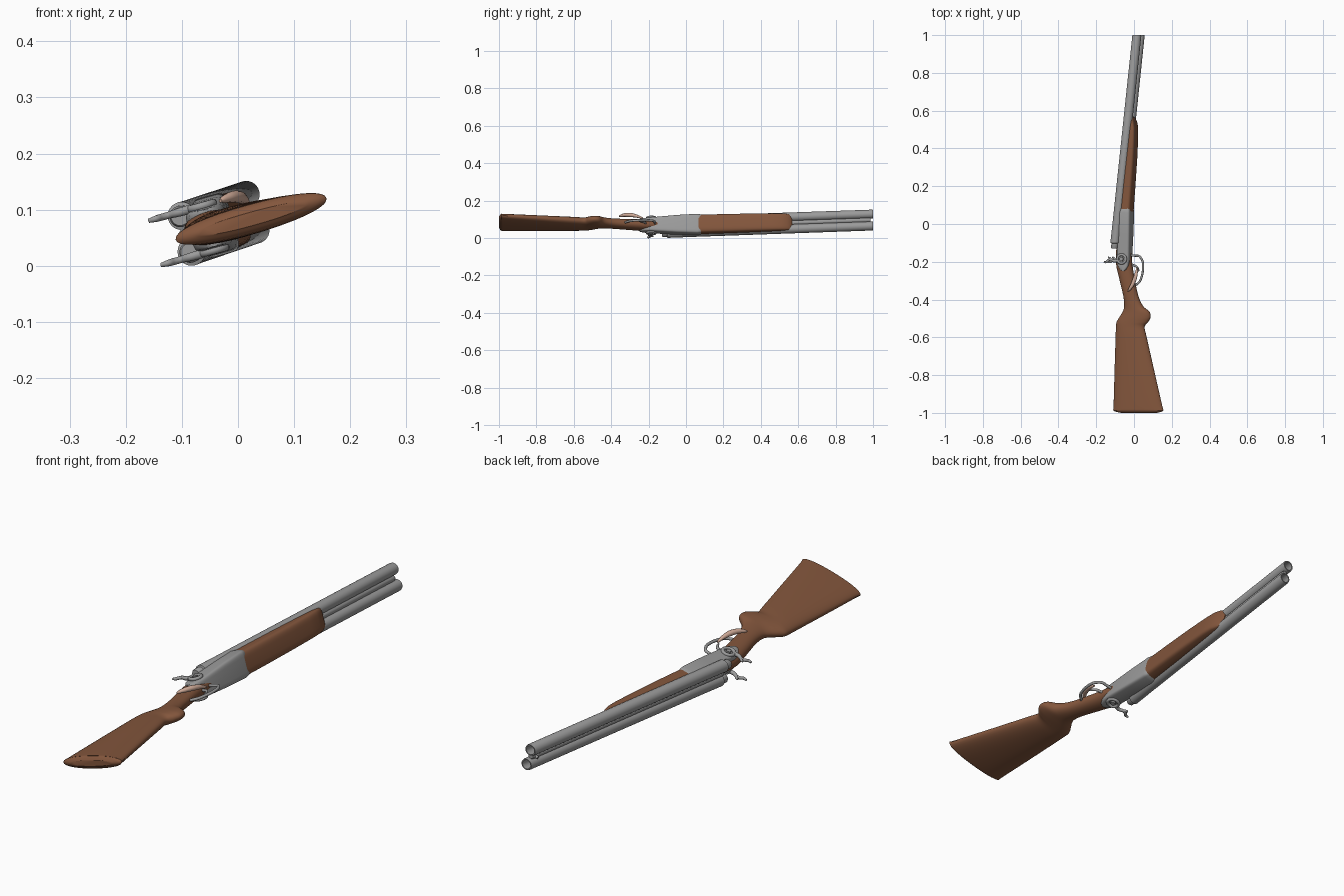
import bpy, bmesh, math
from mathutils import Matrix, Vector

if "Cube" in bpy.data.objects:
    bpy.data.objects.remove(bpy.data.objects["Cube"])

# The piece lies on its side, rolled about its length
ROLL = math.radians(15.5)
K = math.cos(ROLL)
M = (Matrix.Translation((0, 0, 0.083)) @ Matrix.Rotation(0.006, 4, 'X')
     @ Matrix.Rotation(-ROLL, 4, 'Y'))


def mat(name, c):
    m = bpy.data.materials.new(name)
    m.diffuse_color = (*c, 1)
    m.use_nodes = True
    m.node_tree.nodes["Principled BSDF"].inputs["Base Color"].default_value = m.diffuse_color
    return m


WOOD = mat("walnut_brown", (0.23, 0.094, 0.046))
STEEL = mat("steel_grey", (0.33, 0.33, 0.33))
PINK = mat("pale_pink", (0.62, 0.40, 0.31))


def finish(ob, m, angle=35):
    ob.data.materials.append(m)
    ob.matrix_world = M
    bpy.ops.object.select_all(action='DESELECT')
    ob.select_set(True)
    bpy.context.view_layer.objects.active = ob
    if ob.type == 'CURVE':
        bpy.ops.object.convert(target='MESH')
    bpy.ops.object.shade_smooth_by_angle(angle=math.radians(angle))
    return ob


def smooth_rows(rows, n=5):
    """Catmull-Rom interpolation of the loft stations."""
    out = []
    for i in range(len(rows) - 1):
        p = [rows[max(0, min(len(rows) - 1, i + d))] for d in (-1, 0, 1, 2)]
        for s in range(n):
            t = s / n
            out.append(tuple(0.5 * (2 * b + (c - a) * t + (2 * a - 5 * b + 4 * c - d) * t * t
                                    + (3 * b - a - 3 * c + d) * t ** 3) for a, b, c, d in zip(*p)))
    return out + [rows[-1]]


def loft(name, rows, m, vc=0.0, n=2.0, sides=36, angle=35):
    """rows: (y, left x, right x, half thickness), superellipse sections."""
    bm = bmesh.new()
    rings = []
    for y, xl, xr, h in rows:
        ring = []
        for k in range(sides):
            a = 2 * math.pi * k / sides
            c, s = math.cos(a), math.sin(a)
            cx = math.copysign(abs(c) ** (2 / n), c)
            sz = math.copysign(abs(s) ** (2 / n), s)
            ring.append(bm.verts.new((((xl + xr) / 2 + cx * (xr - xl) / 2) / K, y, vc + sz * h)))
        rings.append(ring)
    for a, b in zip(rings, rings[1:]):
        for k in range(sides):
            j = (k + 1) % sides
            bm.faces.new((a[k], a[j], b[j], b[k]))
    bm.faces.new(rings[0])
    bm.faces.new(rings[-1])
    bmesh.ops.recalc_face_normals(bm, faces=bm.faces)
    me = bpy.data.meshes.new(name)
    bm.to_mesh(me)
    bm.free()
    ob = bpy.data.objects.new(name, me)
    bpy.context.collection.objects.link(ob)
    return finish(ob, m, angle)


def tube(name, pts, r, m, cyclic=False):
    """pts: (x, y, v, radius factor) swept with a round section."""
    cu = bpy.data.curves.new(name, 'CURVE')
    cu.dimensions = '3D'
    cu.bevel_depth = r
    cu.bevel_resolution = 3
    cu.use_fill_caps = True
    rows = pts if cyclic else smooth_rows(pts)
    sp = cu.splines.new('POLY')
    sp.points.add(len(rows) - 1)
    for p, (x, y, v, f) in zip(sp.points, rows):
        p.co = (x / K, y, v, 1)
        p.radius = f
    sp.use_cyclic_u = cyclic
    ob = bpy.data.objects.new(name, cu)
    bpy.context.collection.objects.link(ob)
    return finish(ob, m, 50)


def mid(y):
    """x of the barrel centre line."""
    return -0.081 + 0.105 * y


def round_rows(rows, dx=0.0):
    return [(y, mid(y) + dx - r * K, mid(y) + dx + r * K, r) for y, r in rows]


# Stock: butt, comb, pistol knob and wrist
loft("stock", smooth_rows([
    (-1.0, -0.07, 0.12, 0.012), (-0.988, -0.108, 0.155, 0.024), (-0.96, -0.108, 0.149, 0.027),
    (-0.75, -0.102, 0.101, 0.029), (-0.60, -0.097, 0.067, 0.029),
    (-0.545, -0.095, 0.056, 0.028), (-0.52, -0.092, 0.074, 0.028), (-0.495, -0.078, 0.087, 0.028),
    (-0.465, -0.060, 0.082, 0.027), (-0.435, -0.051, 0.048, 0.026), (-0.38, -0.056, 0.022, 0.026),
    (-0.29, -0.077, 0.003, 0.028), (-0.21, -0.094, -0.010, 0.030),
    (-0.12, -0.092, -0.018, 0.030)]), WOOD, n=2.2)

# Receiver tapering back to the wrist
loft("receiver", [
    (0.088, -0.058, -0.018, 0.046), (0.078, -0.068, -0.011, 0.051), (0.06, -0.072, -0.009, 0.054),
    (-0.05, -0.078, -0.012, 0.049), (-0.19, -0.086, -0.017, 0.038), (-0.222, -0.080, -0.023, 0.036),
    (-0.242, -0.066, -0.034, 0.035), (-0.248, -0.055, -0.044, 0.034)], STEEL, n=6)

# Fore-end wood under the barrels
loft("fore_end", [
    (0.06, -0.072, -0.010, 0.050), (0.20, -0.058, 0.000, 0.050), (0.35, -0.044, 0.010, 0.049),
    (0.46, -0.033, 0.015, 0.048), (0.51, -0.028, 0.015, 0.047), (0.54, -0.025, 0.009, 0.045),
    (0.56, -0.023, 0.001, 0.041), (0.568, -0.022, -0.006, 0.037)], WOOD, n=4)

# Pair of hollow barrels and hammers, mirrored across the middle plane
for s, side in ((1, "left"), (-1, "right")):
    loft("barrel_" + side, round_rows([
        (-0.13, 0.016), (-0.125, 0.019), (-0.102, 0.019), (-0.10, 0.025), (0.0, 0.0245),
        (0.994, 0.024), (1.0, 0.0225), (1.0, 0.018), (0.85, 0.018)]), STEEL, vc=0.033 * s, n=2)
    px, py, v = -0.055, -0.185, 0.041 * s
    tube("hammer_" + side, [
        (px - 0.02, py - 0.008, v, 1.3), (-0.095, -0.196, v, 1.2), (-0.112, -0.188, v, 1),
        (-0.125, -0.192, v, 1), (-0.136, -0.202, v, 0.9), (-0.148, -0.200, v, 0.6)], 0.0065, STEEL)
    tube("hammer_spur_" + side, [
        (-0.108, -0.190, v, 1), (-0.118, -0.180, v, 0.9), (-0.126, -0.176, v, 0.6)], 0.006, STEEL)
    tube("hammer_ring_" + side, [
        (px + 0.022 * math.cos(a), py + 0.023 * math.sin(a), v, 1)
        for a in (2 * math.pi * k / 24 for k in range(24))], 0.007, STEEL, True)
    tube("hammer_pin_" + side, [
        (px, py, 0.03 * s, 1), (px, py, 0.047 * s, 1)], 0.01, STEEL)

# Rib rod between the barrels and front bead
loft("barrel_rib", round_rows([(-0.1, 0.013), (0.98, 0.013), (0.986, 0.010)]), STEEL, n=2, sides=20)
tube("front_bead", [(mid(0.97) - 0.01, 0.97, 0, 1), (mid(0.97) - 0.02, 0.97, 0, 0.8)], 0.007, STEEL)

# Guard bow and small inner lever
tube("guard_bow", [
    (-0.02, -0.165, 0, 1), (0.008, -0.168, 0, 1), (0.030, -0.172, 0, 1), (0.046, -0.20, 0, 1),
    (0.048, -0.235, 0, 1), (0.043, -0.27, 0, 1), (0.030, -0.305, 0, 1),
    (0.006, -0.325, 0, 1)], 0.006, STEEL)
tube("inner_lever", [
    (-0.02, -0.215, 0, 1), (0.008, -0.222, 0, 1), (0.020, -0.235, 0, 0.9),
    (0.026, -0.25, 0, 0.6)], 0.006, STEEL)

# Pale leaf-shaped thumb piece on the upper side
tube("pale_leaf", [
    (0.022, -0.232, 0.018, 0.4), (0.020, -0.26, 0.030, 0.8), (0.013, -0.295, 0.039, 1.1),
    (0.001, -0.325, 0.043, 1.0), (-0.012, -0.345, 0.043, 0.7), (-0.020, -0.357, 0.042, 0.3)],
    0.010, PINK)
